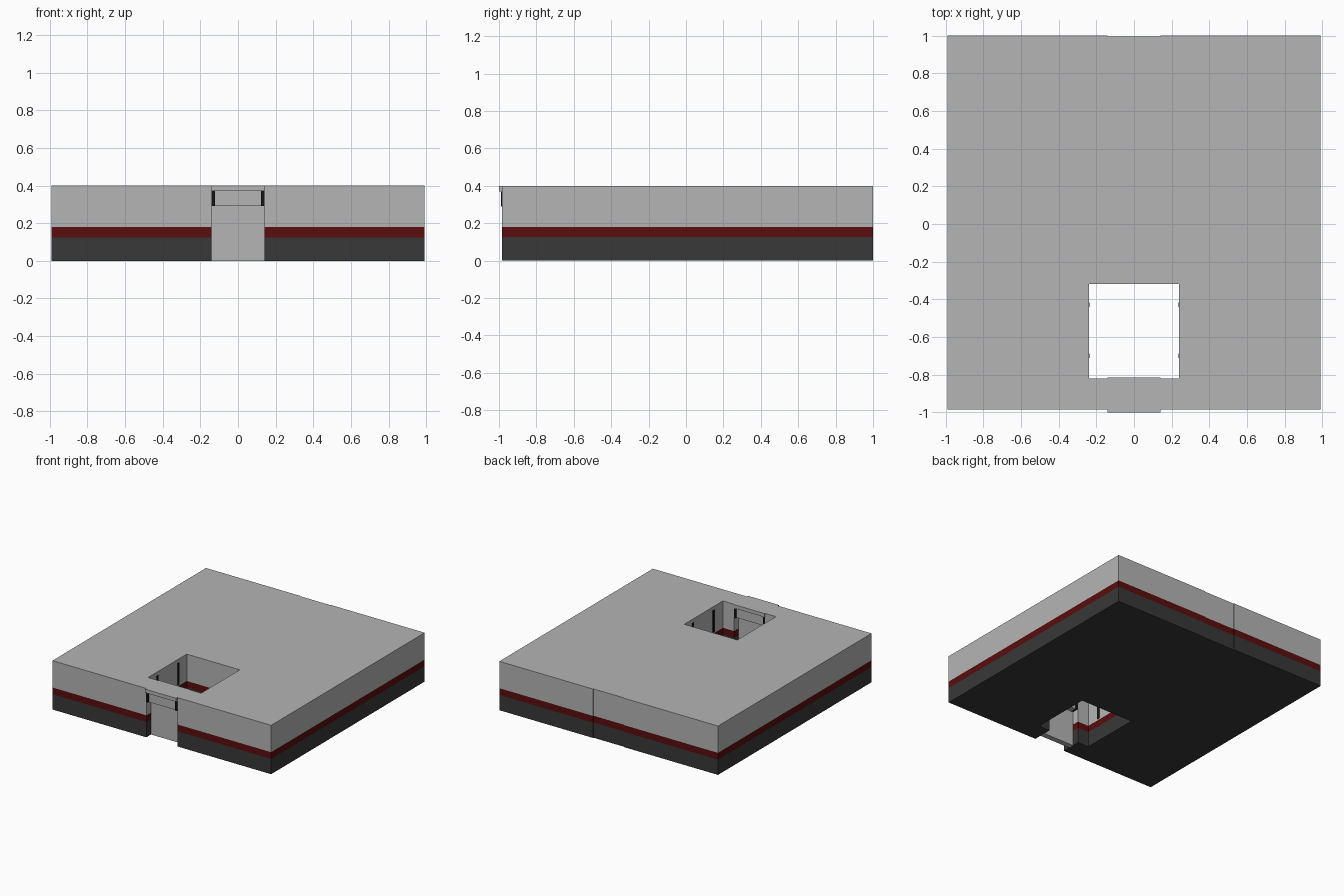
import bpy, bmesh

if "Cube" in bpy.data.objects:
    bpy.data.objects.remove(bpy.data.objects["Cube"])


def material(name, rgb):
    m = bpy.data.materials.new(name)
    m.diffuse_color = (*rgb, 1)
    m.use_nodes = True
    m.node_tree.nodes["Principled BSDF"].inputs["Base Color"].default_value = m.diffuse_color
    return m


GREY = material("wall grey", (0.46, 0.46, 0.46))
RED = material("stripe red", (0.10, 0.004, 0.004))
DARK = material("base charcoal", (0.04, 0.04, 0.04))
BLACK = material("slot black", (0.008, 0.008, 0.008))


def finish(name, bm, mats):
    mesh = bpy.data.meshes.new(name)
    bm.to_mesh(mesh)
    bm.free()
    for m in mats:
        mesh.materials.append(m)
    ob = bpy.data.objects.new(name, mesh)
    bpy.context.collection.objects.link(ob)
    return ob


def box(name, x, y, z, mat):
    bm = bmesh.new()
    bmesh.ops.create_cube(bm, size=1)
    for v in bm.verts:
        for a, (lo, hi) in enumerate((x, y, z)):
            v.co[a] = lo if v.co[a] < 0 else hi
    return finish(name, bm, [mat])


# Block: grid of cells; the shaft, doorway and shallow back recess are left empty
xs = [-0.99, -0.24, -0.14, 0.14, 0.24, 0.99]
ys = [-0.985, -0.82, -0.32, 0.995, 1.0]
zs = [0, 0.125, 0.18, 0.4]


def solid(i, j, k):
    if not (0 <= i < 5 and 0 <= j < 4 and 0 <= k < 3):
        return False
    shaft = j == 1 and 1 <= i <= 3
    return not (shaft or (i == 2 and j in (0, 3)))


bm = bmesh.new()
grid = (xs, ys, zs)
for i in range(5):
    for j in range(4):
        for k in range(3):
            if not solid(i, j, k):
                continue
            for a in range(3):
                for s in (0, 1):
                    n = [i, j, k]
                    n[a] += 1 if s else -1
                    if solid(*n):
                        continue
                    b, c = (a + 1) % 3, (a + 2) % 3
                    loop = [(0, 0), (1, 0), (1, 1), (0, 1)]
                    corners = []
                    for u, v in (loop if s else loop[::-1]):
                        idx = [i, j, k]
                        idx[a] += s
                        idx[b] += u
                        idx[c] += v
                        corners.append(bm.verts.new([grid[t][idx[t]] for t in range(3)]))
                    bm.faces.new(corners).material_index = k
bmesh.ops.remove_doubles(bm, verts=bm.verts, dist=1e-5)
finish("block", bm, [DARK, RED, GREY])

# Front doorway: lintel, header box and recessed door panel
box("door_lintel", (-0.14, 0.14), (-1.0, -0.815), (0.37, 0.4), GREY)
box("door_header", (-0.123, 0.123), (-0.978, -0.83), (0.29, 0.37), GREY)
box("door_panel", (-0.14, 0.14), (-0.925, -0.88), (0, 0.29), GREY)

for side, s in (("left", -1), ("right", 1)):
    # Dark slots beside the header
    box(f"header_slot_{side}", sorted((s * 0.123, s * 0.14)), (-0.988, -0.82),
        (0.29, 0.37), BLACK)
    # Dark slots on the shaft side walls
    for y in (-0.70, -0.43):
        box(f"shaft_slot_{side}", sorted((s * 0.236, s * 0.24)), (y - 0.012, y + 0.012),
            (0.19, 0.37), BLACK)
